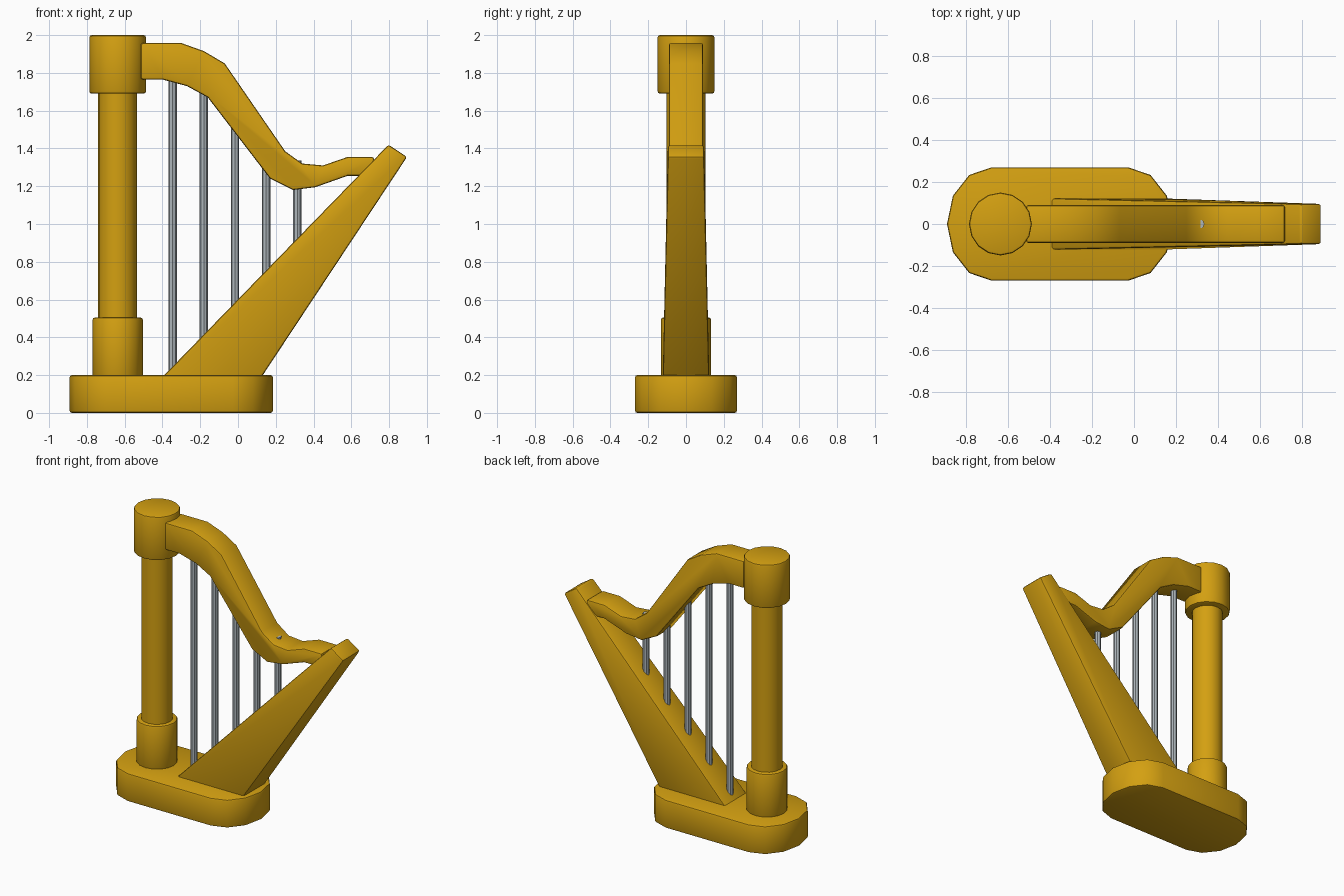
import bpy, bmesh, math
from mathutils import Vector

if "Cube" in bpy.data.objects:
    bpy.data.objects.remove(bpy.data.objects["Cube"])


def material(name, rgb):
    m = bpy.data.materials.new(name)
    m.diffuse_color = (*rgb, 1)
    m.use_nodes = True
    m.node_tree.nodes["Principled BSDF"].inputs["Base Color"].default_value = m.diffuse_color
    return m


gold = material("gold", (0.658, 0.352, 0.0056))
silver = material("silver", (0.42, 0.47, 0.50))


def loft(name, ring_a, ring_b, mat, bevel=0.012):
    """Solid between two matching rings, with its hard edges rounded."""
    bm = bmesh.new()
    a = [bm.verts.new(p) for p in ring_a]
    b = [bm.verts.new(p) for p in ring_b]
    n = len(a)
    bm.faces.new(a[::-1])
    bm.faces.new(b)
    for i in range(n):
        j = (i + 1) % n
        bm.faces.new((a[i], a[j], b[j], b[i]))
    bmesh.ops.recalc_face_normals(bm, faces=bm.faces)
    if bevel:
        hard = [e for e in bm.edges if e.calc_face_angle(0) > math.radians(46)]
        bmesh.ops.bevel(bm, geom=hard, offset=bevel, segments=2, profile=0.5,
                        affect='EDGES', clamp_overlap=True)
    me = bpy.data.meshes.new(name)
    bm.to_mesh(me)
    bm.free()
    me.materials.append(mat)
    ob = bpy.data.objects.new(name, me)
    bpy.context.collection.objects.link(ob)
    bpy.ops.object.select_all(action='DESELECT')
    ob.select_set(True)
    bpy.context.view_layer.objects.active = ob
    bpy.ops.object.shade_smooth_by_angle(angle=math.radians(40))
    return ob


def cylinder(name, x, r, z0, z1, mat, sides=16, bevel=0.012):
    ring = [(x + r * math.cos(2 * math.pi * i / sides),
             r * math.sin(2 * math.pi * i / sides)) for i in range(sides)]
    return loft(name, [(px, py, z0) for px, py in ring],
                [(px, py, z1) for px, py in ring], mat, bevel)


# base: straight sides with half-round ends
outline = []
for cx, start in ((-0.027, -90), (-0.68, 90)):
    for k in range(7):
        t = math.radians(start + 30 * k)
        outline.append((cx + 0.212 * math.cos(t), 0.27 * math.sin(t)))
loft("base", [(x, y, 0) for x, y in outline],
     [(x, y, 0.2) for x, y in outline], gold)

# pillar with foot collar and capital
PX = -0.637
cylinder("pillar", PX, 0.103, 0.19, 1.71, gold, bevel=0)
cylinder("pillar_foot", PX, 0.133, 0.19, 0.505, gold)
cylinder("pillar_capital", PX, 0.15, 1.69, 2.0, gold)

# curved neck
neck = [(-0.515, 1.958), (-0.30, 1.958), (-0.18, 1.915), (-0.07, 1.85),
        (0.25, 1.385), (0.34, 1.32), (0.45, 1.31), (0.58, 1.355), (0.72, 1.355),
        (0.72, 1.255), (0.58, 1.255), (0.41, 1.195), (0.29, 1.18), (0.17, 1.24),
        (-0.16, 1.67), (-0.27, 1.73), (-0.40, 1.765), (-0.515, 1.765)]
loft("neck", [(x, -0.09, z) for x, z in neck],
     [(x, 0.09, z) for x, z in neck], gold)

# tapered slanting soundbox
low, high = ((-0.40, 0.19), (0.125, 0.19)), ((0.797, 1.42), (0.895, 1.355))


def section(ends, half):
    (xa, za), (xb, zb) = ends
    return [(xa, -half, za), (xb, -half, zb), (xb, half, zb), (xa, half, za)]


loft("soundbox", section(low, 0.123), section(high, 0.096), gold)

# strings from soundbox to neck
tops = (1.80, 1.72, 1.55, 1.36, 1.337)
for i, top in enumerate(tops):
    x = -0.346 + 0.165 * i
    slope_z = 0.2 + (x + 0.39) * 1.025
    cylinder(f"string_{i + 1}", x, 0.022, slope_z - 0.05, top, silver, 8, 0)
